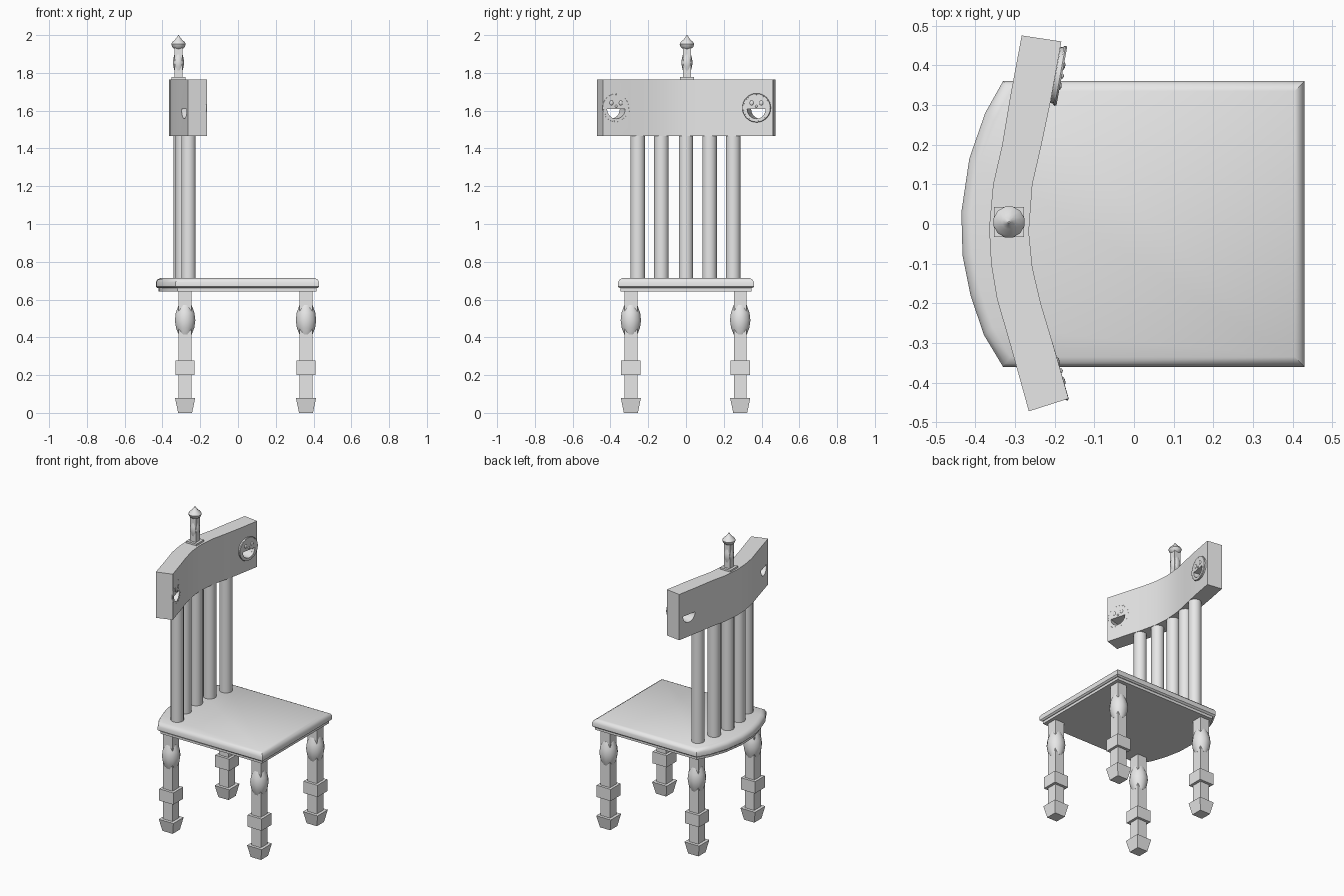
import bpy, bmesh
from math import pi, sin, cos, sqrt, radians
from mathutils import Matrix, Vector

cube = bpy.data.objects.get("Cube")
if cube:
    bpy.data.objects.remove(cube, do_unlink=True)

grey = bpy.data.materials.new("plain grey")
grey.use_nodes = True
grey.diffuse_color = (0.8, 0.8, 0.8, 1)
grey.node_tree.nodes["Principled BSDF"].inputs["Base Color"].default_value = (0.8, 0.8, 0.8, 1)


def finish(bm, name, angle=40):
    bmesh.ops.recalc_face_normals(bm, faces=bm.faces)
    mesh = bpy.data.meshes.new(name)
    bm.to_mesh(mesh)
    bm.free()
    mesh.materials.append(grey)
    obj = bpy.data.objects.new(name, mesh)
    bpy.context.collection.objects.link(obj)
    smooth(obj, angle)
    return obj


def smooth(obj, angle):
    bpy.ops.object.select_all(action="DESELECT")
    obj.select_set(True)
    bpy.context.view_layer.objects.active = obj
    bpy.ops.object.shade_smooth_by_angle(angle=radians(angle))


def skin(bm, loops):
    """Bridge a list of point loops and cap both ends."""
    rings = [[bm.verts.new(p) for p in loop] for loop in loops]
    for a, b in zip(rings, rings[1:]):
        for i in range(len(a)):
            j = (i + 1) % len(a)
            bm.faces.new((a[i], a[j], b[j], b[i]))
    bm.faces.new(rings[0])
    bm.faces.new(rings[-1])


def turned(bm, x, y, profile, sides):
    """Stack of rings (z, half width); four sides gives a square post."""
    k = sqrt(2) if sides == 4 else 1
    skin(bm, [[(x + r * k * cos(2 * pi * (i + 0.5) / sides),
                y + r * k * sin(2 * pi * (i + 0.5) / sides), z) for i in range(sides)]
              for z, r in profile])


# Seat: straight front, bowed back, rounded rim, thin board underneath
outline = [(0.43, 0.36), (-0.33, 0.36), (-0.375, 0.28), (-0.415, 0.165), (-0.435, 0.03),
           (-0.432, -0.08), (-0.412, -0.18), (-0.378, -0.28), (-0.33, -0.36), (0.43, -0.36)]


def slab(name, layers):
    bm = bmesh.new()
    skin(bm, [[(x * (1 - d / 0.43), y * (1 - d / 0.36), z) for x, y in outline]
              for z, d in layers])
    return finish(bm, name, 35)


slab("seat", [(0.66, 0.01), (0.668, 0), (0.692, 0), (0.706, 0.008), (0.715, 0.025)])
slab("seat_underboard", [(0.643, 0.014), (0.662, 0.014)])

# Legs: square posts with flared foot, block and turned bulb
for end, x in (("back", -0.28), ("front", 0.36)):
    for side, y in (("left", 0.287), ("right", -0.292)):
        bm = bmesh.new()
        turned(bm, x, y, [(0, 0.037), (0.078, 0.053), (0.078, 0.034), (0.2, 0.034),
                          (0.2, 0.051), (0.277, 0.051), (0.277, 0.034), (0.65, 0.034)], 4)
        turned(bm, x, y, [(0.415, 0.036), (0.45, 0.05), (0.49, 0.056),
                          (0.53, 0.051), (0.57, 0.036)], 12)
        finish(bm, f"{end}_{side}_leg")

# Back spindles
for n, (x, y) in enumerate([(-0.262, -0.255), (-0.292, -0.13), (-0.303, 0),
                            (-0.292, 0.125), (-0.262, 0.25)]):
    bm = bmesh.new()
    turned(bm, x, y, [(0.7, 0.039), (1.48, 0.039)], 16)
    finish(bm, f"spindle_{n + 1}")

# Curved top rail, each station gives back point and front point
stations = [(-0.265, -0.472, -0.165, -0.44), (-0.31, -0.31, -0.205, -0.3),
            (-0.345, -0.19, -0.235, -0.2), (-0.36, -0.1, -0.256, -0.11),
            (-0.365, -0.01, -0.265, -0.02), (-0.355, 0.1, -0.256, 0.1),
            (-0.332, 0.2, -0.233, 0.2), (-0.312, 0.32, -0.21, 0.31),
            (-0.283, 0.475, -0.183, 0.46)]
bm = bmesh.new()
skin(bm, [[(bx, by, 1.465), (fx, fy, 1.465), (fx, fy, 1.765), (bx, by, 1.765)]
          for bx, by, fx, fy in stations])
rail = finish(bm, "top_rail", 30)


# Round smiling medallions near both rail ends, mouths cut right through
def pose(bm, place):
    bmesh.ops.transform(bm, matrix=place, verts=bm.verts)


def ring(bm, radius, thick, segs=32, sides=6):
    loops = []
    for i in range(segs):
        a = 2 * pi * i / segs
        loops.append([bm.verts.new((thick * sin(2 * pi * j / sides),
                                    (radius + thick * cos(2 * pi * j / sides)) * cos(a),
                                    (radius + thick * cos(2 * pi * j / sides)) * sin(a)))
                      for j in range(sides)])
    for i in range(segs):
        a, b = loops[i], loops[(i + 1) % segs]
        for j in range(sides):
            k = (j + 1) % sides
            bm.faces.new((a[j], a[k], b[k], b[j]))


def cut(obj, cutter):
    mod = obj.modifiers.new("mouth", "BOOLEAN")
    mod.operation = "DIFFERENCE"
    mod.solver = "EXACT"
    mod.object = cutter
    bpy.context.view_layer.objects.active = obj
    bpy.ops.object.modifier_apply(modifier=mod.name)


for side, x, y, turn, lift in (("left", -0.194, 0.375, -0.18, 0.008),
                               ("right", -0.186, -0.37, 0.28, -0.003)):
    place = Matrix.Translation((x, y, 1.615)) @ Matrix.Rotation(turn, 4, "Z")
    out = Matrix.Translation((lift, 0, 0))

    bm = bmesh.new()
    skin(bm, [[(d, 0.072 * cos(2 * pi * i / 32), 0.072 * sin(2 * pi * i / 32))
               for i in range(32)] for d in (lift - 0.012, lift + 0.004)])
    pose(bm, place)
    disc = finish(bm, f"{side}_medallion", 30)

    bm = bmesh.new()
    arc = [pi + pi * i / 12 for i in range(13)]
    mouth = [(0.05 * cos(a), 0.052 * sin(a) - 0.006) for a in arc]
    skin(bm, [[(d, u, v) for u, v in mouth] for d in (-0.25, 0.15)])
    pose(bm, place)
    cutter = finish(bm, f"{side}_mouth_cutter")
    cutter.hide_render = True
    for target in (rail, disc):
        cut(target, cutter)
    bpy.data.objects.remove(cutter, do_unlink=True)

    bm = bmesh.new()
    ring(bm, 0.072, 0.005)
    for s in (-1, 1):
        spot = Matrix.Translation((0.003, 0.026 * s, 0.026)) @ Matrix.Diagonal((0.5, 1, 1.2, 1))
        bmesh.ops.create_uvsphere(bm, u_segments=10, v_segments=6, radius=0.011, matrix=spot)
    nose = Matrix.Translation((0.003, 0, 0.008))
    bmesh.ops.create_uvsphere(bm, u_segments=8, v_segments=6, radius=0.007, matrix=nose)
    pose(bm, place @ out)
    finish(bm, f"{side}_rim_eyes_and_nose", 50)
smooth(rail, 30)

# Finial: plinth, square post, turned bulb and pointed cap
bm = bmesh.new()
fx, fy = -0.315, 0.005
turned(bm, fx, fy, [(1.76, 0.038), (1.777, 0.038), (1.777, 0.022), (1.935, 0.022)], 4)
turned(bm, fx, fy, [(1.81, 0.022), (1.835, 0.028), (1.855, 0.031),
                    (1.875, 0.028), (1.9, 0.022)], 12)
turned(bm, fx, fy, [(1.927, 0.022), (1.938, 0.035), (1.953, 0.04), (1.963, 0.034),
                    (1.977, 0.018), (1.99, 0.008), (2.0, 0.002)], 12)
finish(bm, "finial")
